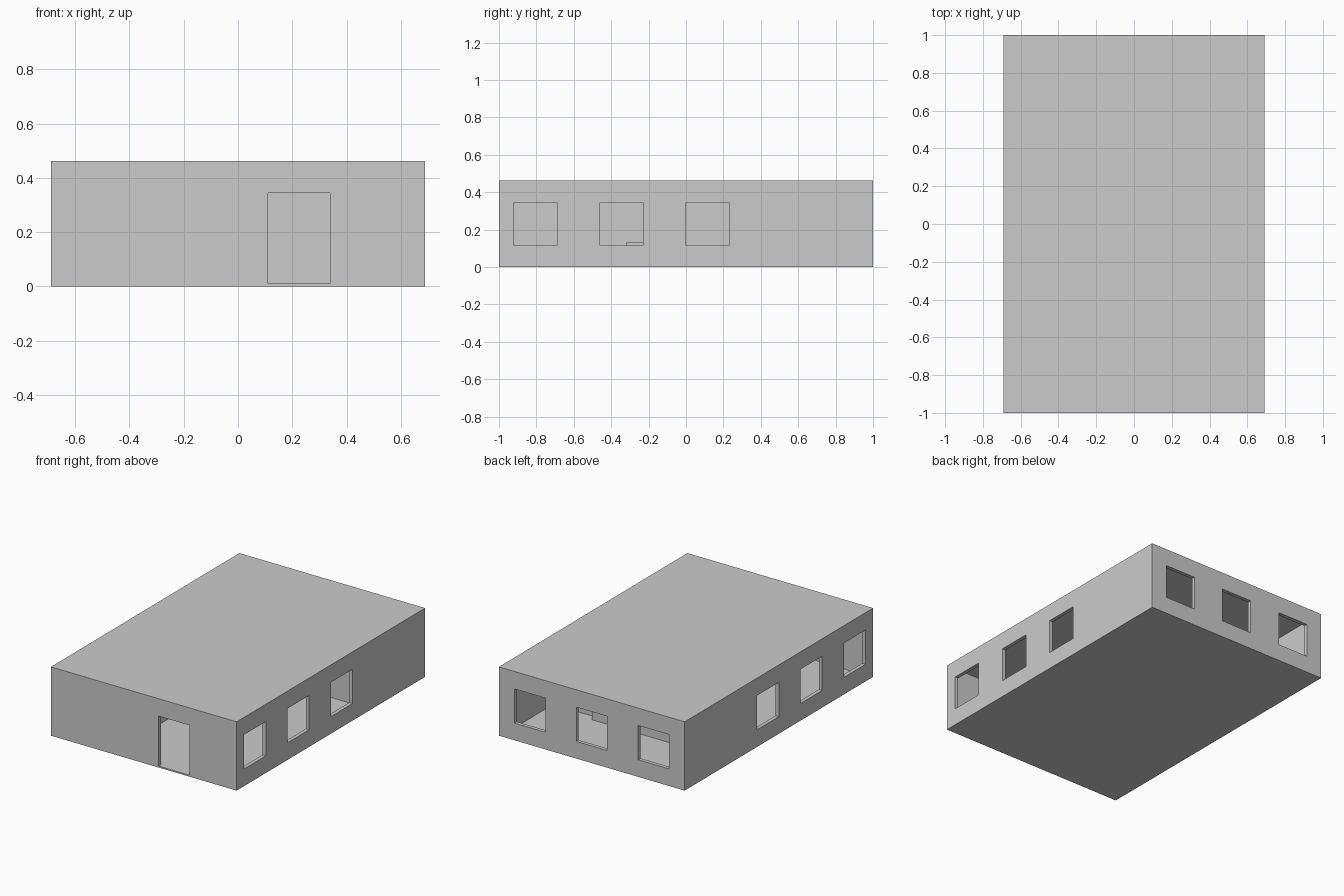
import bpy, bmesh
from mathutils import Matrix, Vector

if "Cube" in bpy.data.objects:
    bpy.data.objects.remove(bpy.data.objects["Cube"])

L, W, H = 2.0, 1.38, 0.462      # length, width, height
T, FLOOR, ROOF = 0.025, 0.01, 0.015


def boxes(name, spans, cutter=False):
    """One object made of boxes given as (x0, x1, y0, y1, z0, z1)."""
    bm = bmesh.new()
    for x0, x1, y0, y1, z0, z1 in spans:
        mid = Vector(((x0 + x1) / 2, (y0 + y1) / 2, (z0 + z1) / 2))
        size = Matrix.Diagonal((x1 - x0, y1 - y0, z1 - z0, 1))
        bmesh.ops.create_cube(bm, size=1, matrix=Matrix.Translation(mid) @ size)
    me = bpy.data.meshes.new(name)
    bm.to_mesh(me)
    bm.free()
    ob = bpy.data.objects.new(name, me)
    bpy.context.collection.objects.link(ob)
    if cutter:
        ob.hide_render = True
        ob.hide_set(True)
        ob.display_type = 'WIRE'
    return ob


def cut(target, cutter):
    mod = target.modifiers.new(cutter.name, 'BOOLEAN')
    mod.operation = 'DIFFERENCE'
    mod.solver = 'EXACT'
    mod.object = cutter


# Outer shell: floor, roof and four walls
hx, hy = W / 2, L / 2
shell = boxes("building_shell", [(-hx, hx, -hy, hy, 0, H)])
cavity = boxes("room_cutter",
               [(-hx + T, hx - T, -hy + T, hy - T, FLOOR, H - ROOF)], True)

# Openings: side windows go through both long walls, then back windows and door
z0, z1 = 0.115, 0.345
holes = [(-0.8, 0.8, y, y + 0.23, z0, z1) for y in (-0.92, -0.46, 0.0)]
holes += [(x - 0.115, x + 0.115, 0.95, 1.1, z0, z1) for x in (-0.46, 0, 0.46)]
holes.append((0.11, 0.34, -1.1, -0.95, FLOOR, z1))
openings = boxes("opening_cutter", holes, True)
cut(shell, cavity)
cut(shell, openings)

# Inner walls: one along the length, one across the back
ix, top = hx - T, H - ROOF
boxes("long_partition", [(-0.255, -0.23, -hy + T, 0.41, FLOOR, top)])
boxes("cross_partition", [(-ix, ix, 0.41, 0.46, FLOOR, top)])
boxes("cross_partition_back", [(-ix, 0.344, 0.46, 0.505, FLOOR, top)])

# Low block beside the long partition
boxes("low_block", [(-0.23, -0.12, -0.32, -0.09, FLOOR, 0.13)])
